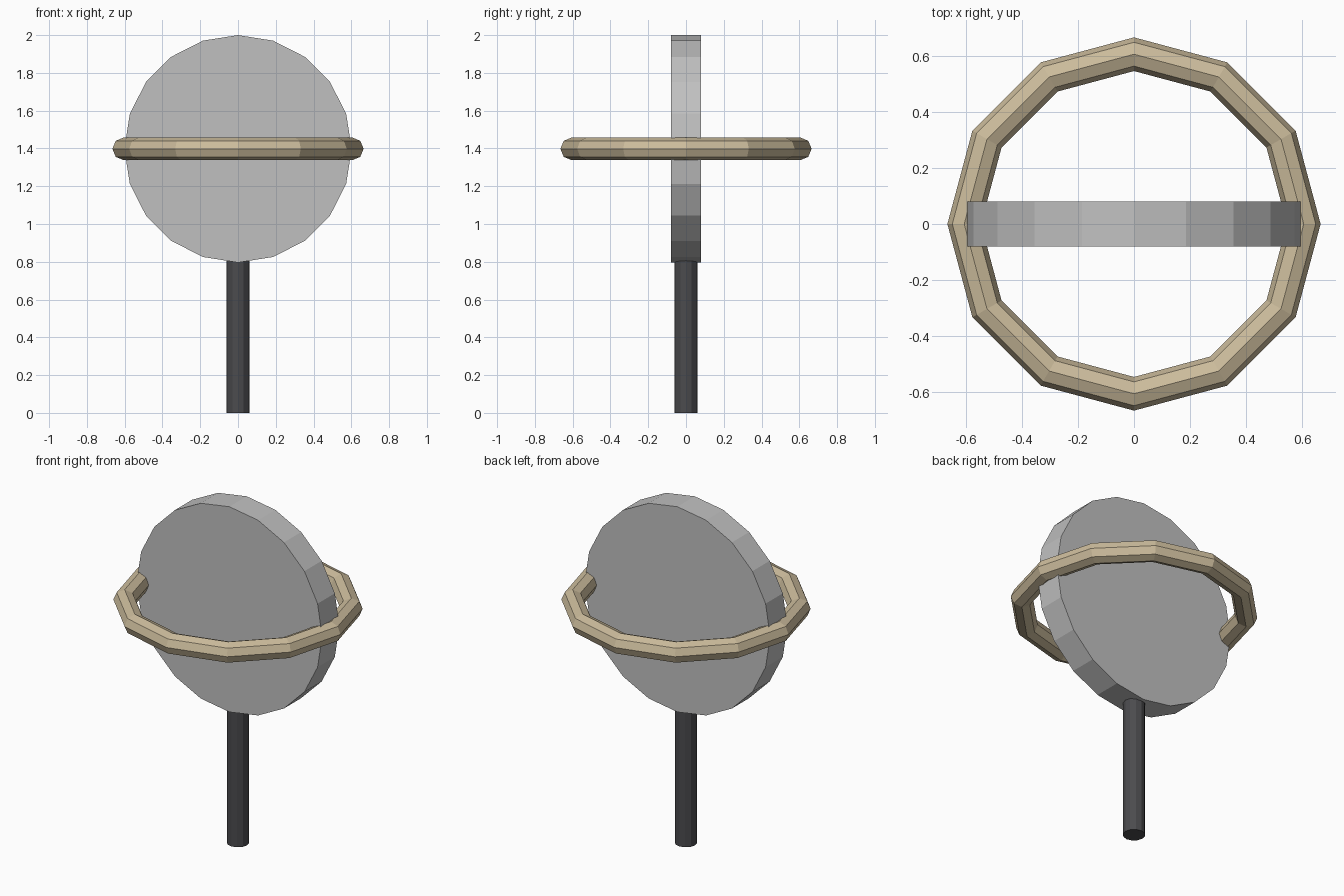
import bpy, bmesh, math
from mathutils import Matrix, Vector

if "Cube" in bpy.data.objects:
    bpy.data.objects.remove(bpy.data.objects["Cube"])


def material(name, rgb):
    m = bpy.data.materials.new(name)
    m.diffuse_color = (*rgb, 1)
    m.use_nodes = True
    m.node_tree.nodes["Principled BSDF"].inputs["Base Color"].default_value = m.diffuse_color
    return m


def finish(name, bm, mat):
    bmesh.ops.recalc_face_normals(bm, faces=bm.faces)
    me = bpy.data.meshes.new(name)
    bm.to_mesh(me)
    bm.free()
    me.materials.append(mat)
    ob = bpy.data.objects.new(name, me)
    bpy.context.collection.objects.link(ob)
    return ob


def cylinder(name, sides, radius, depth, matrix, mat):
    bm = bmesh.new()
    bmesh.ops.create_cone(bm, cap_ends=True, segments=sides, radius1=radius,
                          radius2=radius, depth=depth, matrix=matrix)
    return finish(name, bm, mat)


def torus(name, major, minor, segments, sides, z, mat):
    bm = bmesh.new()
    rings = []
    for i in range(segments):
        a = math.tau * i / segments
        ring = []
        for j in range(sides):
            b = math.tau * j / sides
            r = major + minor * math.cos(b)
            ring.append(bm.verts.new((r * math.cos(a), r * math.sin(a),
                                      z + minor * math.sin(b))))
        rings.append(ring)
    for i in range(segments):
        p, q = rings[i], rings[(i + 1) % segments]
        for j in range(sides):
            k = (j + 1) % sides
            bm.faces.new((p[j], q[j], q[k], p[k]))
    return finish(name, bm, mat)


grey = material("light grey", (0.53, 0.53, 0.53))
tan = material("pale tan", (0.60, 0.50, 0.33))
dark = material("dark grey", (0.07, 0.07, 0.075))

CENTRE = 1.398

# Upright pole, ending just inside the disc
cylinder("pole", 12, 0.06, 0.82, Matrix.Translation((0, 0, 0.41)), dark)

# Faceted round panel facing front and back
cylinder("disc", 20, 0.602, 0.16,
         Matrix.Translation((0, 0, CENTRE)) @ Matrix.Rotation(math.pi / 2, 4, 'X'), grey)

# Horizontal hoop around the disc
torus("hoop", 0.605, 0.06, 12, 8, CENTRE, tan)
